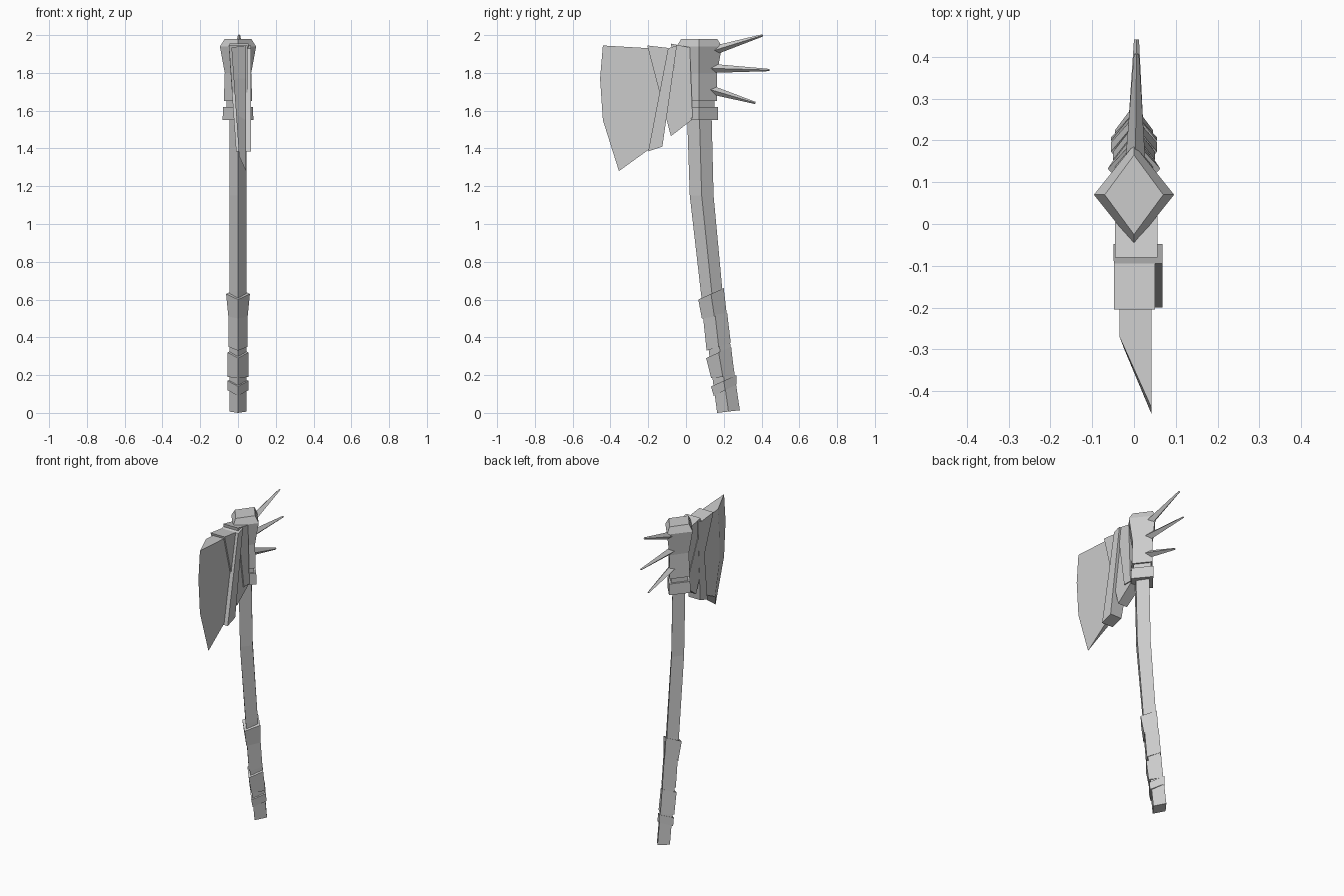
import bpy, bmesh
from mathutils import Vector

cube = bpy.data.objects.get("Cube")
if cube:
    bpy.data.objects.remove(cube)

mat = bpy.data.materials.new("plain_grey")
mat.use_nodes = True
GREY = (0.6, 0.6, 0.6, 1)
mat.diffuse_color = GREY
mat.node_tree.nodes["Principled BSDF"].inputs["Base Color"].default_value = GREY


def loft(name, rings):
    """Skin a list of equal-length point rings and cap both ends."""
    bm = bmesh.new()
    loops = [[bm.verts.new(p) for p in ring] for ring in rings]
    count = len(loops[0])
    for a, b in zip(loops, loops[1:]):
        for i in range(count):
            j = (i + 1) % count
            bm.faces.new((a[i], a[j], b[j], b[i]))
    bm.faces.new(loops[0])
    bm.faces.new(loops[-1])
    bmesh.ops.recalc_face_normals(bm, faces=bm.faces)
    mesh = bpy.data.meshes.new(name)
    bm.to_mesh(mesh)
    bm.free()
    mesh.materials.append(mat)
    obj = bpy.data.objects.new(name, mesh)
    bpy.context.collection.objects.link(obj)
    return obj


def diamond(y, z, hx, hy, tilt=0):
    return [(0, y - hy, z - tilt), (hx, y, z), (0, y + hy, z + tilt), (-hx, y, z)]


def left_x(z):
    """The right-hand side of the head leans inward toward the bottom."""
    return -0.045 + (1.94 - z) * 0.07


def plate(name, outline, x_max, grow=0):
    loft(name, [[(left_x(z) - grow, y, z) for y, z in outline],
                [(x_max, y, z) for y, z in outline]])


# Curved handle
loft("handle", [diamond(*r) for r in (
    (0.225, 0.007, 0.045, 0.06, 0.007),
    (0.135, 0.65, 0.045, 0.057, 0.007),
    (0.083, 1.15, 0.045, 0.063),
    (0.07, 1.6, 0.045, 0.065))])

# Grip wraps, each with a slanted top and bottom ring
wraps = {
    "upper_wrap": ((0.1325, 0.63, 0.063, 0.0675, 0.03), (0.15, 0.51, 0.051, 0.066, 0.01)),
    "middle_wrap": ((0.154, 0.52, 0.05, 0.064, 0.01), (0.173, 0.35, 0.05, 0.064, 0.02)),
    "lower_wrap": ((0.173, 0.32, 0.055, 0.066, 0.03), (0.195, 0.19, 0.055, 0.062, 0.005)),
    "bottom_band": ((0.2, 0.17, 0.055, 0.068, 0.03), (0.207, 0.12, 0.055, 0.06, 0.03)),
}
for name, rings in wraps.items():
    loft(name, [diamond(*r) for r in rings])

# Head collar around the handle, and the clasp below it
loft("collar", [diamond(0.07, *r) for r in (
    (1.65, 0.075, 0.095), (1.8, 0.07, 0.095), (1.94, 0.096, 0.12), (1.98, 0.07, 0.095))])
loft("collar_core", [diamond(0.07, z, 0.062, 0.08) for z in (1.56, 1.7)])
loft("clasp", [diamond(0.07, *r) for r in ((1.55, 0.082, 0.1), (1.62, 0.078, 0.1))])

# Rear spikes
for name, base, tip in (("top_spike", (0.12, 1.91), (0.41, 2.0)),
                        ("middle_spike", (0.1, 1.825), (0.445, 1.815)),
                        ("bottom_spike", (0.1, 1.72), (0.37, 1.64))):
    a, b = Vector((0.003, *base)), Vector((0.006, *tip))
    up = (b - a).cross(Vector((1, 0, 0))).normalized()
    side = Vector((1, 0, 0))
    loft(name, [[p + side * r, p + up * r, p - side * r, p - up * r]
                for p, r in ((a, 0.026), (b - (b - a) * 0.01, 0.006))])

# Overlapping plates that bind the blade to the handle
plate("inner_plate", [(-0.08, 1.955), (0.02, 1.935), (0.035, 1.56), (-0.02, 1.56)], 0.056)
plate("cross_plate", [(-0.205, 1.945), (-0.095, 1.932), (0.03, 1.55), (-0.08, 1.465)], 0.05, 0.003)
plate("outer_strap", [(-0.095, 1.93), (-0.048, 1.945), (-0.125, 1.41), (-0.2, 1.385)], 0.068, 0.004)

# Blade, flat on one side and bevelled to the cutting edge on the other
edge = [(-0.1, 1.925), (-0.44, 1.945), (-0.455, 1.77), (-0.44, 1.55), (-0.355, 1.28), (-0.12, 1.45)]
ridge = [(-0.1, 1.925), (-0.27, 1.935), (-0.3, 1.77), (-0.32, 1.58), (-0.3, 1.36), (-0.12, 1.45)]
loft("blade", [[(left_x(z) + 0.01, y, z) for y, z in ridge],
               [(0.042, y, z) for y, z in edge]])
